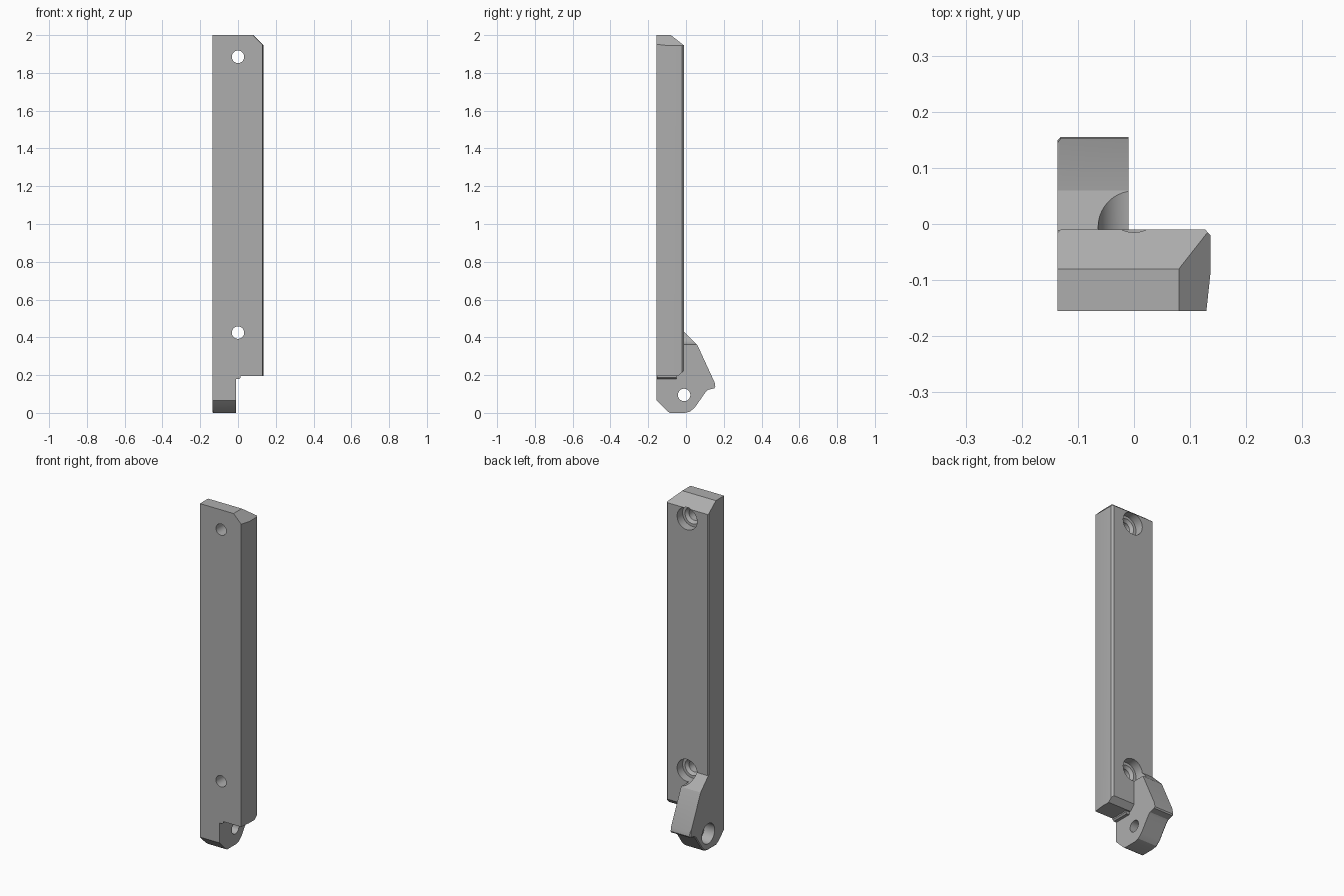
import bpy
import bmesh
from mathutils import Vector, Matrix

if "Cube" in bpy.data.objects:
    bpy.data.objects.remove(bpy.data.objects["Cube"], do_unlink=True)

gray = bpy.data.materials.new("plain_gray")
gray.use_nodes = True
gray.diffuse_color = (0.42, 0.42, 0.42, 1)
gray.node_tree.nodes["Principled BSDF"].inputs["Base Color"].default_value = (0.42, 0.42, 0.42, 1)


def finish(bm, name):
    bmesh.ops.recalc_face_normals(bm, faces=bm.faces)
    mesh = bpy.data.meshes.new(name)
    bm.to_mesh(mesh)
    bm.free()
    mesh.materials.append(gray)
    obj = bpy.data.objects.new(name, mesh)
    bpy.context.collection.objects.link(obj)
    return obj


def prism(points, travel):
    """Extrude a closed profile along a vector."""
    bm = bmesh.new()
    face = bm.faces.new([bm.verts.new(p) for p in points])
    out = bmesh.ops.extrude_face_region(bm, geom=[face])
    moved = [v for v in out["geom"] if isinstance(v, bmesh.types.BMVert)]
    bmesh.ops.translate(bm, verts=moved, vec=travel)
    return bm


def slice_off(bm, point, normal):
    """Remove everything on the normal side of a plane and cap it."""
    geom = bm.verts[:] + bm.edges[:] + bm.faces[:]
    cut = bmesh.ops.bisect_plane(bm, geom=geom, plane_co=point, plane_no=normal, clear_outer=True)
    edges = [e for e in cut["geom_cut"] if isinstance(e, bmesh.types.BMEdge)]
    bmesh.ops.contextual_create(bm, geom=edges)


def combine(target, other, operation):
    mod = target.modifiers.new(operation, "BOOLEAN")
    mod.object, mod.operation, mod.solver = other, operation, "EXACT"
    bpy.context.view_layer.objects.active = target
    bpy.ops.object.modifier_apply(modifier=mod.name)
    bpy.data.objects.remove(other, do_unlink=True)


def stepped_cutter(name, origin, axis, steps, segments=40):
    """Revolved cutter: steps are (distance along axis, radius)."""
    bm = bmesh.new()
    verts = [bm.verts.new((r, 0, d)) for d, r in [(steps[0][0], 0)] + steps + [(steps[-1][0], 0)]]
    edges = [bm.edges.new(pair) for pair in zip(verts, verts[1:])]
    bmesh.ops.spin(bm, geom=verts + edges, cent=(0, 0, 0), axis=(0, 0, 1),
                   angle=6.283185307, steps=segments, use_duplicate=False)
    bmesh.ops.remove_doubles(bm, verts=bm.verts, dist=0.0001)
    turn = Vector((0, 0, 1)).rotation_difference(Vector(axis)).to_matrix().to_4x4()
    bmesh.ops.transform(bm, matrix=Matrix.Translation(origin) @ turn, verts=bm.verts)
    cutter = finish(bm, name)
    cutter.hide_render = True
    return cutter


# Long bar with a slightly ridged side and clipped ends
outline = [(-0.136, -0.155), (0.129, -0.155), (0.136, -0.09), (0.136, -0.02),
           (0.127, -0.01), (-0.131, -0.01), (-0.136, -0.015)]
bm = prism([(x, y, 0.195) for x, y in outline], (0, 0, 1.805))
slice_off(bm, (0, -0.08, 2), (0, 0.055, 0.07))
slice_off(bm, (0.08, 0, 2), (1, 0, 1))
slice_off(bm, (0, -0.04, 0.195), (0, 1, -1))
bar = finish(bm, "mounting_bar")

# Hinge lug under one side of the bar
side = [(-0.155, 0.3), (-0.155, 0.065), (-0.095, 0.006), (-0.085, 0), (-0.005, 0),
        (0.022, 0.007), (0.048, 0.03), (0.105, 0.112), (0.117, 0.122), (0.15, 0.13),
        (0.155, 0.138), (0.152, 0.16), (0.06, 0.36), (-0.012, 0.432), (-0.05, 0.432), (-0.05, 0.3)]
bm = prism([(-0.136, y, z) for y, z in side], (0.126, 0, 0))
rim = [e for e in bm.edges if all(v.co.x < -0.13 and v.co.z < 0.2 and v.co.y > -0.1 for v in e.verts)]
bmesh.ops.bevel(bm, geom=rim, offset=0.005, segments=1, affect="EDGES")
lug = finish(bm, "hinge_lug")

# Small step in the corner between lug and bar
step = [(-0.03, 0.18), (0.006, 0.18), (0.014, 0.188), (0.014, 0.22), (-0.03, 0.22)]
corner = finish(prism([(x, -0.154, z) for x, z in step], (0, 0.105, 0)), "corner_step")

combine(bar, lug, "UNION")
combine(bar, corner, "UNION")

# Counterbored screw holes through the bar and pivot hole through the lug
for z in (0.425, 1.885):
    hole = stepped_cutter("screw_hole_cutter", (0, -0.2, z), (0, 1, 0),
                          [(0, 0.033), (0.125, 0.033), (0.14, 0.048), (0.14, 0.064), (0.4, 0.064)])
    combine(bar, hole, "DIFFERENCE")
pivot = stepped_cutter("pivot_hole_cutter", (0.05, -0.01, 0.095), (-1, 0, 0),
                       [(0, 0.033), (0.12, 0.033), (0.12, 0.058), (0.3, 0.058)])
combine(bar, pivot, "DIFFERENCE")

# Crisp edges with smooth hole walls
bpy.ops.object.select_all(action="DESELECT")
bar.select_set(True)
bpy.context.view_layer.objects.active = bar
bpy.ops.object.shade_smooth_by_angle(angle=0.35)
